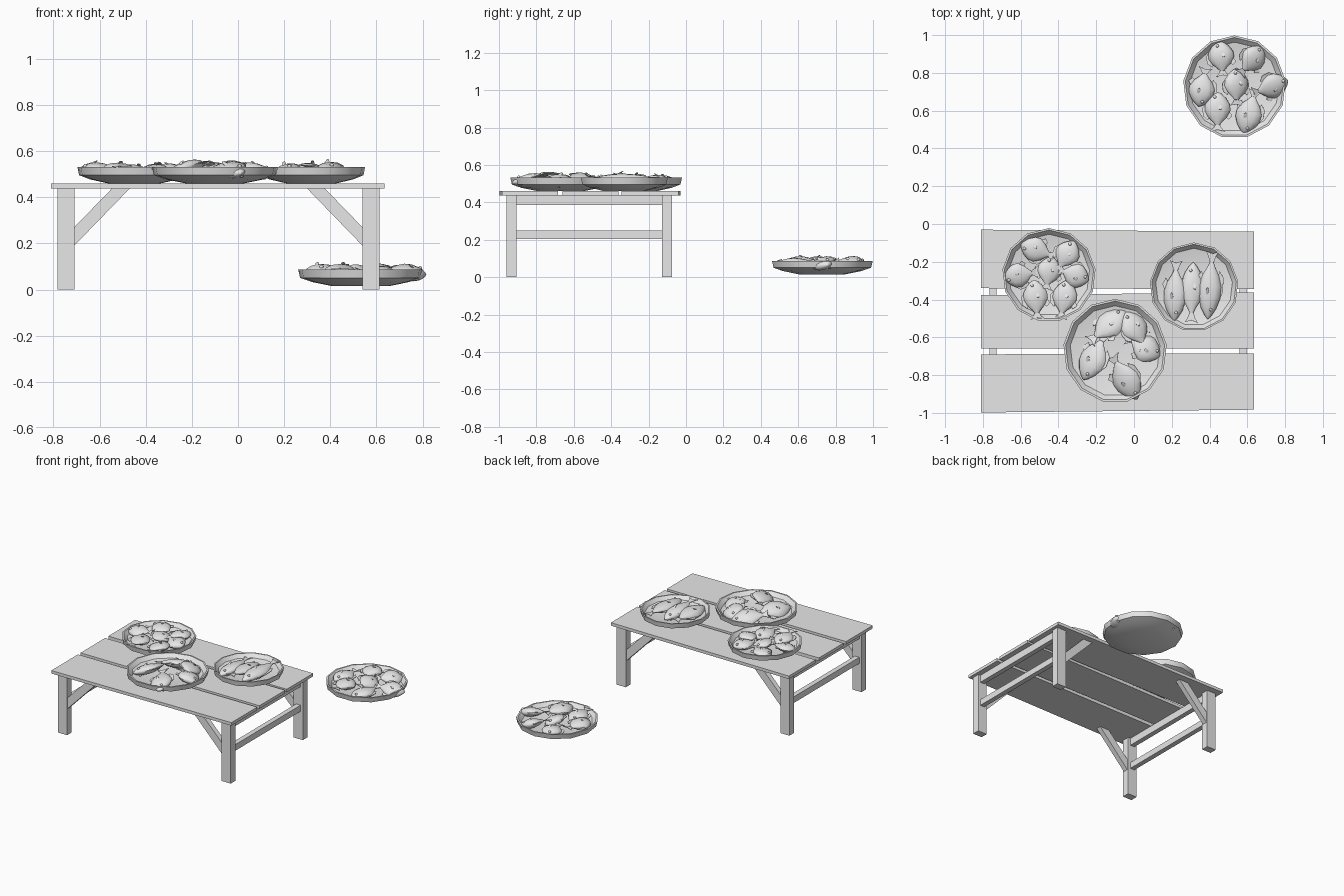
import bpy, bmesh, math, random
from mathutils import Matrix, Vector

random.seed(4)
if "Cube" in bpy.data.objects:
    bpy.data.objects.remove(bpy.data.objects["Cube"], do_unlink=True)

grey = bpy.data.materials.new("plain grey")
grey.use_nodes = True
grey.diffuse_color = (0.8, 0.8, 0.8, 1)
grey.node_tree.nodes["Principled BSDF"].inputs["Base Color"].default_value = (0.8, 0.8, 0.8, 1)


def finish(name, bm, smooth=None):
    bmesh.ops.recalc_face_normals(bm, faces=bm.faces)
    mesh = bpy.data.meshes.new(name)
    bm.to_mesh(mesh)
    bm.free()
    mesh.materials.append(grey)
    obj = bpy.data.objects.new(name, mesh)
    bpy.context.collection.objects.link(obj)
    if smooth:
        bpy.ops.object.select_all(action="DESELECT")
        obj.select_set(True)
        bpy.context.view_layer.objects.active = obj
        bpy.ops.object.shade_smooth_by_angle(angle=math.radians(smooth))
    return obj


def extrude_outline(bm, points, depth):
    """Turn a flat outline into a slab by extruding along a vector."""
    face = bm.faces.new([bm.verts.new(p) for p in points])
    out = bmesh.ops.extrude_face_region(bm, geom=[face])
    moved = [v for v in out["geom"] if isinstance(v, bmesh.types.BMVert)]
    bmesh.ops.translate(bm, verts=moved, vec=depth)


def slab(name, points, depth):
    bm = bmesh.new()
    extrude_outline(bm, points, depth)
    finish(name, bm)


def box(name, x0, x1, y0, y1, z0, z1):
    slab(name, [(x0, y0, z0), (x1, y0, z0), (x1, y1, z0), (x0, y1, z0)], (0, 0, z1 - z0))


# Table top: three slightly uneven planks (left and right end edges)
LEFT, RIGHT, MID = -0.81, 0.635, -0.085
planks = {"front_plank": (-0.998, -0.69, -0.983, -0.685),
          "middle_plank": (-0.66, -0.377, -0.66, -0.362),
          "back_plank": (-0.34, -0.03, -0.345, -0.04)}
for name, (a, b, c, d) in planks.items():
    slab(name, [(LEFT, a, 0.438), (RIGHT, c, 0.438), (RIGHT, d, 0.438), (LEFT, b, 0.438)],
         (0, 0, 0.022))

# Legs, end rails and diagonal braces
for side, s in (("right", -1), ("left", 1)):
    inner, outer = MID + s * 0.624, MID + s * 0.698
    rail = MID + s * 0.662
    for end, y0, y1 in (("front", -0.96, -0.907), ("back", -0.128, -0.075)):
        box(f"{end}_{side}_leg", inner, outer, y0, y1, 0, 0.438)
        brace = [(0.635, 0.18), (0.635, 0.26), (0.462, 0.438), (0.385, 0.438)]
        slab(f"{end}_{side}_brace", [(MID + s * x, y0 + 0.008, z) for x, z in brace],
             (0, 0.037, 0))
    box(f"{side}_upper_rail", rail - 0.018, rail + 0.018, -0.955, -0.08, 0.385, 0.4385)
    box(f"{side}_lower_rail", rail - 0.018, rail + 0.018, -0.92, -0.115, 0.205, 0.25)


# Shallow many-sided plates
PLATE = [(0.45, 0.0), (0.78, 0.018), (0.97, 0.036), (1.0, 0.072),
         (0.96, 0.072), (0.87, 0.046), (0.55, 0.03)]


def plate(name, x, y, z, radius, sides=13):
    bm = bmesh.new()
    rings = []
    for r, h in PLATE:
        rings.append([bm.verts.new((x + radius * r * math.sin(k * math.tau / sides),
                                    y + radius * r * math.cos(k * math.tau / sides), z + h))
                      for k in range(sides)])
    for lower, upper in zip(rings, rings[1:]):
        for k in range(sides):
            n = (k + 1) % sides
            bm.faces.new((lower[k], lower[n], upper[n], upper[k]))
    bm.faces.new(rings[0])
    bm.faces.new(rings[-1])
    finish(name, bm, 30)


# Fish: station along the body, half width, half thickness (head at +x)
BODY = [(0.5, 0.04, 0.1), (0.45, 0.3, 0.42), (0.34, 0.66, 0.8), (0.18, 0.95, 1.0),
        (0.02, 0.98, 0.95), (-0.14, 0.72, 0.7), (-0.26, 0.36, 0.4), (-0.34, 0.16, 0.2)]


def fish(name, x, y, z, heading, length, width, thick, roll=0, pitch=0):
    bm = bmesh.new()
    sides = 12
    rings = []
    for t, w, h in BODY:
        rings.append([bm.verts.new((t * length, w * width * math.cos(k * math.tau / sides),
                                    h * thick * math.sin(k * math.tau / sides)))
                      for k in range(sides)])
    for a, b in zip(rings, rings[1:]):
        for k in range(sides):
            n = (k + 1) % sides
            bm.faces.new((a[k], a[n], b[n], b[k]))
    bm.faces.new(rings[0])
    bm.faces.new(rings[-1])

    def fin(points):
        extrude_outline(bm, [(u * length, v * width, -0.002) for u, v in points], (0, 0, 0.004))

    # Forked tail, back fin and belly fin
    fin([(-0.31, 0.14), (-0.42, 0.32), (-0.5, 0.55), (-0.46, 0),
         (-0.5, -0.55), (-0.42, -0.32), (-0.31, -0.14)])
    fin([(0.2, 0.9), (0.08, 1.15), (-0.12, 1.08), (-0.22, 0.72), (-0.1, 0.6)])
    fin([(0.0, -0.9), (-0.1, -1.12), (-0.2, -0.85), (-0.14, -0.6)])
    # Eyes and side fins on both faces
    for s in (1, -1):
        bmesh.ops.create_uvsphere(
            bm, u_segments=8, v_segments=5, radius=0.009,
            matrix=Matrix.Translation((0.36 * length, 0.2 * width, s * 0.68 * thick)))
        bmesh.ops.create_uvsphere(
            bm, u_segments=8, v_segments=5, radius=1,
            matrix=Matrix.Translation((0.1 * length, -0.2 * width, s * 1.02 * thick))
            @ Matrix.Rotation(s * 0.4, 4, "Y")
            @ Matrix.Diagonal((0.08 * length, 0.14 * width, 0.003, 1)))
    pose = (Matrix.Translation((x, y, z)) @ Matrix.Rotation(math.radians(heading), 4, "Z")
            @ Matrix.Rotation(math.radians(-pitch), 4, "Y")
            @ Matrix.Rotation(math.radians(roll), 4, "X"))
    bmesh.ops.transform(bm, matrix=pose, verts=bm.verts)
    finish(name, bm, 50)


def serving(name, x, y, z, radius, catch, width, thick, tilt):
    """A plate with its fish; each fish is offset x, offset y, heading, length."""
    plate(name + "_plate", x, y, z, radius)
    for i, (dx, dy, heading, length) in enumerate(catch):
        roll = random.uniform(-tilt, tilt)
        fish(f"{name}_fish_{i + 1}", x + dx, y + dy, z + 0.058 + 0.004 * (i % 3),
             heading, length, width, thick, roll, -random.uniform(2, 8))


small = [(-0.06, 0.13, 160, 0.19), (0.09, 0.1, 60, 0.18), (-0.15, 0, 190, 0.18),
         (0, 0.01, 80, 0.18), (0.13, 0, -20, 0.17), (-0.07, -0.13, 95, 0.21),
         (0.08, -0.13, 80, 0.21)]
serving("small_catch", -0.45, -0.27, 0.46, 0.248, small, 0.066, 0.026, 10)

chunky = [(-0.04, 0.13, 40, 0.25), (0.11, 0.11, 120, 0.22), (-0.11, -0.03, -115, 0.27),
          (0.15, 0.02, -30, 0.2), (0.05, -0.14, -60, 0.27)]
serving("chunky_catch", -0.10, -0.672, 0.46, 0.275, chunky, 0.075, 0.032, 35)

long_catch = [(-0.1, -0.02, -92, 0.32), (-0.01, -0.03, 88, 0.32), (0.085, 0.01, -94, 0.36)]
serving("long_catch", 0.318, -0.333, 0.46, 0.235, long_catch, 0.062, 0.03, 12)

ground = [(-0.07, 0.15, 95, 0.19), (0.09, 0.14, 50, 0.19), (-0.17, 0, -100, 0.21),
          (0.01, 0, 90, 0.2), (0.19, 0, 20, 0.2), (-0.09, -0.13, 90, 0.21),
          (0.08, -0.13, -105, 0.24)]
serving("ground_catch", 0.532, 0.725, 0.015, 0.273, ground, 0.07, 0.032, 25)
